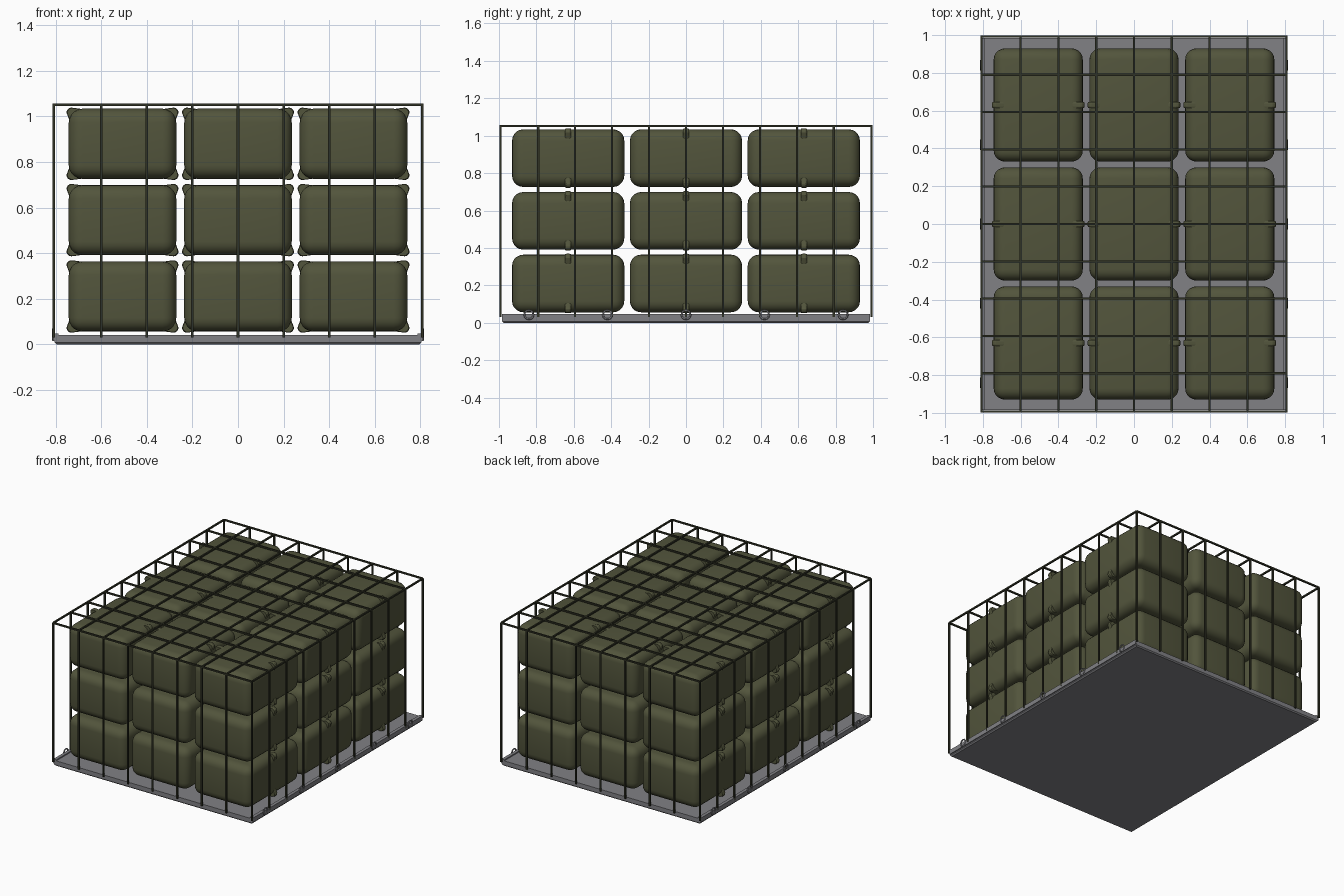
import bpy, bmesh, math
from mathutils import Matrix, Vector

if "Cube" in bpy.data.objects:
    bpy.data.objects.remove(bpy.data.objects["Cube"])


def mat(name, c):
    m = bpy.data.materials.new(name)
    m.diffuse_color = (*c, 1)
    m.use_nodes = True
    m.node_tree.nodes["Principled BSDF"].inputs["Base Color"].default_value = m.diffuse_color
    return m


OLIVE = mat("olive canvas", (0.085, 0.09, 0.045))
DARK = mat("dark olive webbing", (0.03, 0.032, 0.018))
GREY = mat("grey metal", (0.22, 0.22, 0.235))


def box(bm, lo, hi):
    lo, hi = Vector(lo), Vector(hi)
    d = hi - lo
    m = Matrix.Translation((lo + hi) / 2) @ Matrix.Diagonal((d.x, d.y, d.z, 1))
    return bmesh.ops.create_cube(bm, size=1, matrix=m)


def finish(bm, name, material, smooth=False):
    me = bpy.data.meshes.new(name)
    bm.to_mesh(me)
    bm.free()
    me.materials.append(material)
    ob = bpy.data.objects.new(name, me)
    bpy.context.collection.objects.link(ob)
    if smooth:
        me.shade_smooth()
    return ob


# pallet plate with chamfered lower edge and raised side rails
bm = bmesh.new()
box(bm, (-0.805, -0.985, 0), (0.805, 0.985, 0.04))
low = [e for e in bm.edges if all(v.co.z < 0.001 for v in e.verts)]
bmesh.ops.bevel(bm, geom=low, offset=0.008, segments=1, affect='EDGES')
for s in (-1, 1):
    box(bm, (s * 0.8 - 0.012, -0.985, 0.015), (s * 0.8 + 0.012, 0.985, 0.048))
finish(bm, "pallet", GREY)

# canvas packs: one rounded box mesh shared by a 3 x 3 x 3 stack
bm = bmesh.new()
box(bm, (-0.236, -0.3, -0.154), (0.236, 0.3, 0.154))
bmesh.ops.bevel(bm, geom=bm.edges[:], offset=0.06, segments=5, profile=0.5, affect='EDGES')
pack = finish(bm, "pack", OLIVE, True)

# strap loop: squarer rounded rectangle that only shows at the pack corners
bm = bmesh.new()
rows = []
W, H, R, T = 0.246, 0.159, 0.022, 0.03
for cx, cz, a0 in ((1, 1, 0), (-1, 1, 90), (-1, -1, 180), (1, -1, 270)):
    for k in range(5):
        a = math.radians(a0 + k * 22.5)
        x = cx * (W - R) + R * math.cos(a)
        z = cz * (H - R) + R * math.sin(a)
        # sections of a flattened band, inner edge buried in the pack
        ring = [(1 - T / W, -0.016), (0.985, -0.016), (1, -0.008),
                (1, 0.008), (0.985, 0.016), (1 - T / W, 0.016)]
        rows.append([bm.verts.new((x * s, y, z * s)) for s, y in ring])
# pull the straight runs just under the pack faces
n = len(rows)
mids = []
for i in range(n):
    a, b = rows[i], rows[(i + 1) % n]
    mids.append(a)
    if i % 5 == 4:
        for t in (0.12, 0.88):
            new = []
            for p, q in zip(a, b):
                c = p.co.lerp(q.co, t)
                if abs(p.co.x - q.co.x) > abs(p.co.z - q.co.z):
                    c.z *= 0.955
                else:
                    c.x *= 0.95
                new.append(bm.verts.new(c))
            mids.append(new)
for i in range(len(mids)):
    a, b = mids[i], mids[(i + 1) % len(mids)]
    for j in range(6):
        bm.faces.new((a[j], a[(j + 1) % 6], b[(j + 1) % 6], b[j]))
bmesh.ops.recalc_face_normals(bm, faces=bm.faces[:])
strap = finish(bm, "pack_strap", OLIVE)

first = True
for ix in (-1, 0, 1):
    for iy in (-1, 0, 1):
        for iz in (0, 1, 2):
            for src in (pack, strap):
                ob = src if first else bpy.data.objects.new(src.name, src.data)
                if not first:
                    bpy.context.collection.objects.link(ob)
                ob.location = (ix * 0.507, iy * 0.63, 0.21 + iz * 0.335)
            first = False

# cargo net: top grid and hanging vertical lines
bm = bmesh.new()
X, Y, Z, r = 0.808, 0.992, 1.052, 0.0055
xs = [i * 0.2 for i in range(-3, 4)]
ys = [i * 0.1975 for i in range(-4, 5)]
for x in xs + [-X, X]:
    box(bm, (x - r, -Y, Z - r), (x + r, Y, Z + r))
    for y in (-Y, Y):
        box(bm, (x - r, y - r, 0.03), (x + r, y + r, Z))
for y in ys + [-Y, Y]:
    box(bm, (-X, y - r, Z - r), (X, y + r, Z + r))
for y in ys:
    for x in (-X, X):
        box(bm, (x - r, y - r, 0.03), (x + r, y + r, Z))
finish(bm, "cargo_net", DARK)

# tie-down rings along both long sides
bm = bmesh.new()
for s in (-1, 1):
    for y in (-0.84, -0.42, 0, 0.42, 0.84):
        rows = []
        for i in range(12):
            a = i * math.tau / 12
            ring = []
            for j in range(6):
                b = j * math.tau / 6
                q = 0.024 + 0.005 * math.cos(b)
                ring.append(bm.verts.new((s * 0.812 + 0.005 * math.sin(b),
                                          y + q * math.cos(a), 0.043 + q * math.sin(a))))
            rows.append(ring)
        for i in range(12):
            a, b = rows[i], rows[(i + 1) % 12]
            for j in range(6):
                bm.faces.new((a[j], a[(j + 1) % 6], b[(j + 1) % 6], b[j]))
bmesh.ops.recalc_face_normals(bm, faces=bm.faces[:])
finish(bm, "tie_down_rings", GREY, True)
